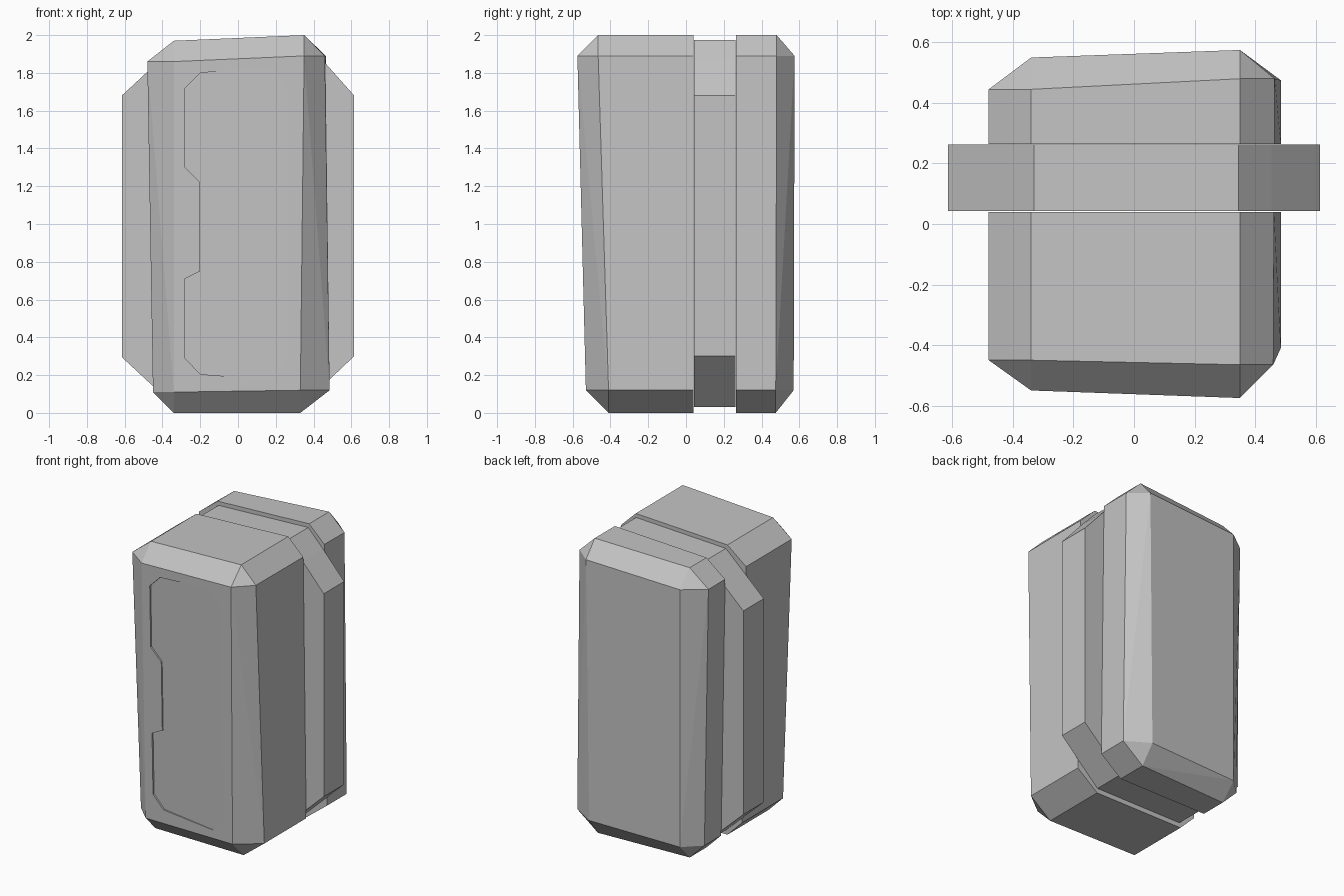
import bpy, bmesh
from mathutils import Vector

cube = bpy.data.objects.get("Cube")
if cube:
    bpy.data.objects.remove(cube, do_unlink=True)

# One flat grey for the whole shell
grey = bpy.data.materials.new("plain grey")
grey.use_nodes = True
grey.diffuse_color = (0.55, 0.55, 0.55, 1)
grey.node_tree.nodes["Principled BSDF"].inputs["Base Color"].default_value = (0.55, 0.55, 0.55, 1)


def finish(name, bm):
    bmesh.ops.recalc_face_normals(bm, faces=bm.faces)
    mesh = bpy.data.meshes.new(name)
    bm.to_mesh(mesh)
    bm.free()
    mesh.materials.append(grey)
    obj = bpy.data.objects.new(name, mesh)
    bpy.context.collection.objects.link(obj)
    return obj


def chamfered_hull():
    """Slightly skewed box; each corner becomes three points (side, front/back, top/bottom)."""
    # inner x, outer x, inner y, outer y, inner z, outer z
    corners = [
        (-0.34, -0.48, -0.45, -0.55, 1.86, 1.97),
        (0.35, 0.46, -0.465, -0.575, 1.89, 2.00),
        (-0.34, -0.48, 0.445, 0.55, 1.86, 1.97),
        (0.35, 0.465, 0.48, 0.575, 1.89, 2.00),
        (-0.34, -0.45, -0.40, -0.507, 0.11, 0.00),
        (0.33, 0.485, -0.41, -0.53, 0.12, 0.00),
        (-0.34, -0.45, 0.445, 0.55, 0.11, 0.00),
        (0.33, 0.485, 0.475, 0.57, 0.12, 0.00),
    ]
    bm = bmesh.new()
    for xi, xo, yi, yo, zi, zo in corners:
        for p in ((xo, yi, zi), (xi, yo, zi), (xi, yi, zo)):
            bm.verts.new(p)
    bmesh.ops.convex_hull(bm, input=bm.verts)
    bmesh.ops.dissolve_limit(bm, angle_limit=0.08, verts=bm.verts, edges=bm.edges)
    return bm


def shell_part(name, cut_y, direction):
    """Keep the part of the hull lying beyond cut_y in the given direction."""
    bm = chamfered_hull()
    bmesh.ops.bisect_plane(bm, geom=bm.verts[:] + bm.edges[:] + bm.faces[:],
                           plane_co=(0, cut_y, 0), plane_no=(0, direction, 0),
                           clear_inner=True)
    bmesh.ops.holes_fill(bm, edges=[e for e in bm.edges if e.is_boundary], sides=0)
    return finish(name, bm)


def prism(name, outline, near, far):
    """Join an x-z outline at depth near(x, z) to the same outline at far(x, z)."""
    bm = bmesh.new()
    a = [bm.verts.new((x, near(x, z), z)) for x, z in outline]
    b = [bm.verts.new((x, far(x, z), z)) for x, z in outline]
    bm.faces.new(a)
    bm.faces.new(b[::-1])
    for i in range(len(a)):
        j = (i + 1) % len(a)
        bm.faces.new((a[j], a[i], b[i], b[j]))
    return finish(name, bm)


front_shell = shell_part("front_shell", 0.04, -1)
back_shell = shell_part("back_shell", 0.265, 1)

# Octagonal band between the two shells
band_outline = [(-0.615, 0.295), (-0.615, 1.68), (-0.33, 1.945), (0.345, 1.975),
                (0.455, 1.86), (0.615, 1.68), (0.615, 0.30), (0.33, 0.03), (-0.33, 0.03)]
prism("middle_band", band_outline, lambda x, z: 0.043, lambda x, z: 0.262)


# Shallow door recess that fades out towards the left side
def recess_floor(x, z):
    front = -0.5157 - 0.035 * x - 0.0253 * z
    return front + 0.001 + 0.02 * (0.27 - x)


door_outline = [(-0.28, 1.72), (-0.20, 1.80), (0.17, 1.83), (0.26, 1.74), (0.26, 0.26),
                (0.18, 0.175), (-0.20, 0.205), (-0.28, 0.29), (-0.28, 0.71),
                (-0.20, 0.75), (-0.20, 1.22), (-0.28, 1.30)]
cutter = prism("door_cutter", door_outline, lambda x, z: -0.7, recess_floor)
cutter.hide_render = True

cut = front_shell.modifiers.new("door recess", "BOOLEAN")
cut.operation = "DIFFERENCE"
cut.solver = "EXACT"
cut.object = cutter
bpy.context.view_layer.objects.active = front_shell
bpy.ops.object.modifier_apply(modifier=cut.name)
bpy.data.objects.remove(cutter, do_unlink=True)
